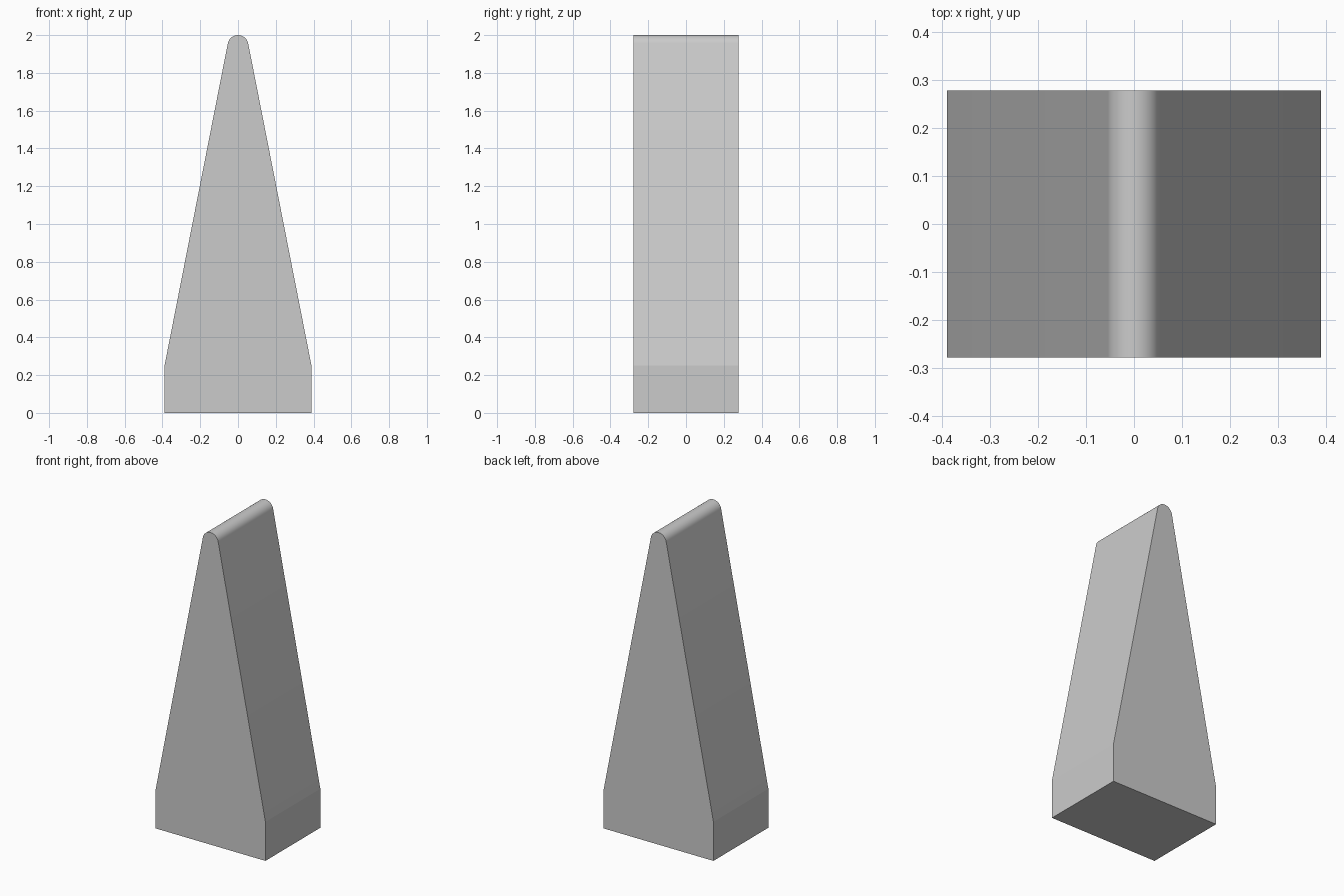
import bpy, bmesh, math

if "Cube" in bpy.data.objects:
    bpy.data.objects.remove(bpy.data.objects["Cube"])

HALF_W, HALF_D, BASE_H, TOP, R = 0.389, 0.278, 0.25, 2.0, 0.055
SEGMENTS = 24

# Wedge profile: straight foot, sloping sides tangent to a rounded tip
cz = TOP - R
drop = cz - BASE_H
a = math.acos(R / math.hypot(HALF_W, drop)) - math.atan2(drop, HALF_W)
profile = [(-HALF_W, BASE_H), (-HALF_W, 0), (HALF_W, 0), (HALF_W, BASE_H)]
for i in range(SEGMENTS + 1):
    t = a + (math.pi - 2 * a) * i / SEGMENTS
    profile.append((R * math.cos(t), cz + R * math.sin(t)))

# Extrude the profile from front to back
bm = bmesh.new()
face = bm.faces.new([bm.verts.new((x, -HALF_D, z)) for x, z in profile])
ext = bmesh.ops.extrude_face_region(bm, geom=[face], use_keep_orig=True)
moved = [v for v in ext["geom"] if isinstance(v, bmesh.types.BMVert)]
bmesh.ops.translate(bm, verts=moved, vec=(0, 2 * HALF_D, 0))
bmesh.ops.recalc_face_normals(bm, faces=bm.faces[:])
mesh = bpy.data.meshes.new("tapered_wedge")
bm.to_mesh(mesh)
bm.free()

wedge = bpy.data.objects.new("tapered_wedge", mesh)
bpy.context.collection.objects.link(wedge)
bpy.context.view_layer.objects.active = wedge
wedge.select_set(True)

# Smooth the rounded ridge, keep the flat sides crisp
bpy.ops.object.shade_smooth_by_angle(angle=math.radians(9))
